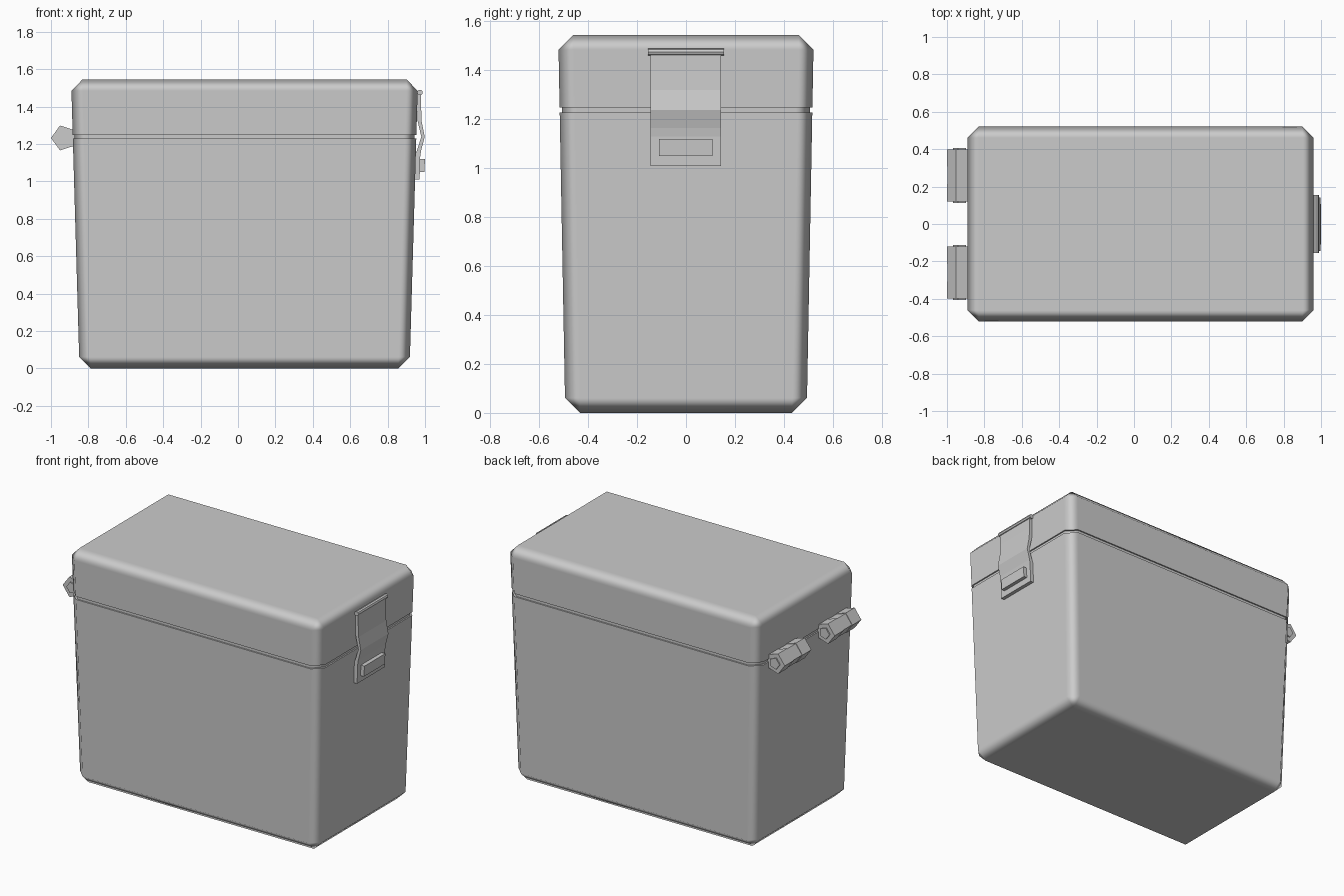
import bpy, bmesh, math
from mathutils import Vector

if "Cube" in bpy.data.objects:
    bpy.data.objects.remove(bpy.data.objects["Cube"])

CX = 0.035  # the box sits slightly right of the hinge/latch centre

mat = bpy.data.materials.new("plain_grey")
mat.diffuse_color = (0.6, 0.6, 0.6, 1)
mat.use_nodes = True
mat.node_tree.nodes["Principled BSDF"].inputs["Base Color"].default_value = mat.diffuse_color


def finish(name, bm):
    bmesh.ops.recalc_face_normals(bm, faces=bm.faces[:])
    me = bpy.data.meshes.new(name)
    bm.to_mesh(me)
    bm.free()
    me.materials.append(mat)
    ob = bpy.data.objects.new(name, me)
    bpy.context.collection.objects.link(ob)
    return ob


def shell(name, z0, z1, bevel_low=False, bevel_high=False, inset=0.0):
    """Slice of the tapered box with chamfered upright edges."""
    bm = bmesh.new()
    bmesh.ops.create_cube(bm, size=2)
    for v in bm.verts:
        z = z0 if v.co.z < 0 else z1
        hx = 0.8825 + 0.029 * z - inset
        hy = 0.4935 + 0.0185 * z - inset
        v.co = Vector((CX + v.co.x * hx, v.co.y * hy, z))
    edges = []
    for e in bm.edges:
        a, b = (v.co.z for v in e.verts)
        upright = abs(a - b) > 1e-4
        if upright or (bevel_low and a < z0 + 1e-4) or (bevel_high and a > z1 - 1e-4):
            edges.append(e)
    bmesh.ops.bevel(bm, geom=edges, offset=0.061, segments=1, profile=0.5,
                    affect='EDGES', clamp_overlap=True)
    # soft shading over the chamfers, sharp at the open rims
    for f in bm.faces:
        f.smooth = True
    bm.normal_update()
    for e in bm.edges:
        if e.calc_face_angle(0) > math.radians(65):
            e.smooth = False
    ob = finish(name, bm)
    mod = ob.modifiers.new("flat_faces", 'WEIGHTED_NORMAL')
    mod.keep_sharp = True
    mod.weight = 100
    return ob


def prism(name, profile, y0, y1):
    """Extrude an (x, z) outline along y."""
    bm = bmesh.new()
    a = [bm.verts.new((x, y0, z)) for x, z in profile]
    b = [bm.verts.new((x, y1, z)) for x, z in profile]
    bm.faces.new(a)
    bm.faces.new(b[::-1])
    n = len(profile)
    for i in range(n):
        j = (i + 1) % n
        bm.faces.new((a[i], b[i], b[j], a[j]))
    return finish(name, bm)


def polygon(cx, cz, r, n):
    return [(cx - r * math.cos(2 * math.pi * i / n),
             cz + r * math.sin(2 * math.pi * i / n)) for i in range(n)]


# Box, recessed seam and lid
shell("body", 0.0, 1.228, bevel_low=True)
shell("seam", 1.2, 1.27, inset=0.009)
shell("lid", 1.248, 1.545, bevel_high=True)

# Two pentagonal hinges on the left, three knuckles each plus a pin
for side, s in (("front", -1), ("back", 1)):
    yc = 0.26 * s
    for k, r in ((-1, 0.07), (0, 0.066), (1, 0.07)):
        y = yc + k * 0.0927
        prism(f"{side}_hinge_knuckle_{k + 2}", polygon(-0.93, 1.232, r, 5),
              y - 0.0463, y + 0.0463)
    prism(f"{side}_hinge_pin", polygon(-0.93, 1.232, 0.038, 5),
          yc - 0.147, yc + 0.147)

# Latch on the right: bent strap, pull plate, pin and button
prism("latch_strap", [(0.959, 1.475), (0.979, 1.475), (0.979, 1.40), (0.982, 1.32),
                      (0.998, 1.238), (0.980, 1.238), (0.961, 1.32), (0.957, 1.40)],
      -0.145, 0.143)
prism("latch_pull", [(0.980, 1.238), (0.998, 1.238), (0.979, 1.165), (0.974, 1.13),
                     (0.971, 1.01), (0.938, 1.01), (0.945, 1.13), (0.957, 1.165)],
      -0.145, 0.143)
prism("latch_pin", polygon(0.973, 1.475, 0.015, 8), -0.155, 0.155)
prism("latch_button", [(0.955, 1.05), (0.996, 1.05), (1.0, 1.12), (0.955, 1.12)],
      -0.11, 0.108)
